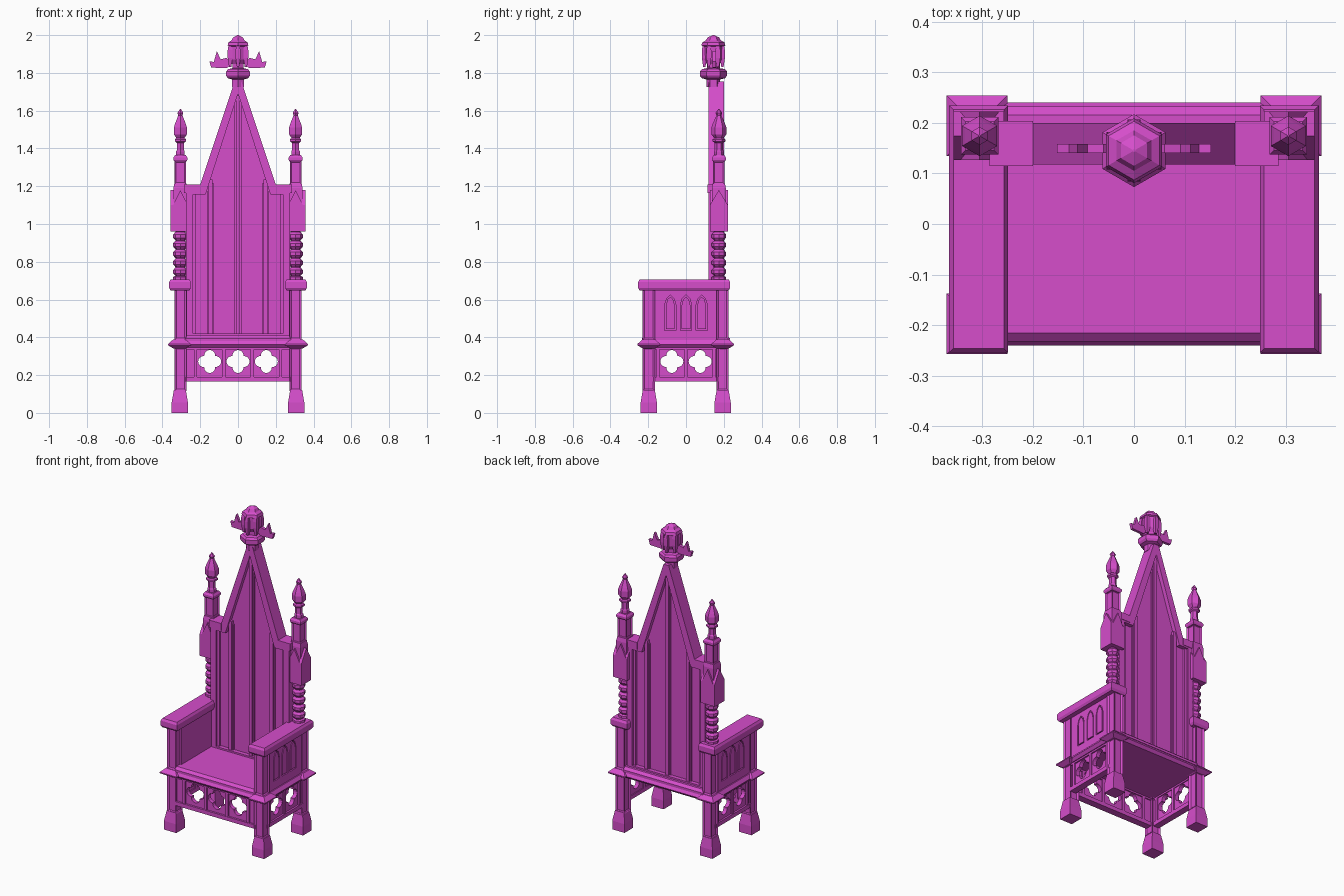
import bpy, bmesh
from math import sin, cos, pi, radians
from mathutils import Matrix

if "Cube" in bpy.data.objects:
    bpy.data.objects.remove(bpy.data.objects["Cube"], do_unlink=True)

MAT = bpy.data.materials.new("magenta")
MAT.use_nodes = True
COLOUR = (0.67, 0.075, 0.6, 1)
MAT.diffuse_color = COLOUR
MAT.node_tree.nodes["Principled BSDF"].inputs["Base Color"].default_value = COLOUR

FRONT = Matrix(((1, 0, 0), (0, 0, -1), (0, 1, 0))).to_4x4()  # drawn in x, z
SIDE = Matrix(((0, 0, 1), (1, 0, 0), (0, 1, 0))).to_4x4()    # drawn in y, z


def add(name, mesh):
    obj = bpy.data.objects.new(name, mesh)
    mesh.materials.clear()
    mesh.materials.append(MAT)
    bpy.context.collection.objects.link(obj)
    return obj


def loft(name, x, y, rings, sides=4, inset=0, depth=0.008):
    """Stack of (half_x, half_y, z) rings; optional sunk panels on the sides."""
    bm = bmesh.new()
    start = pi / 4 if sides == 4 else pi / 2
    grow = 2 ** 0.5 if sides == 4 else 1
    loops = []
    for rx, ry, z in rings:
        loops.append([bm.verts.new((x + rx * grow * cos(start + 2 * pi * i / sides),
                                    y + ry * grow * sin(start + 2 * pi * i / sides), z))
                      for i in range(sides)])
    bm.faces.new(loops[0][::-1])
    bm.faces.new(loops[-1])
    walls = []
    for a, b in zip(loops, loops[1:]):
        for i in range(sides):
            j = (i + 1) % sides
            walls.append(bm.faces.new((a[i], a[j], b[j], b[i])))
    bmesh.ops.recalc_face_normals(bm, faces=bm.faces[:])
    if inset:
        bmesh.ops.inset_individual(bm, faces=walls, thickness=inset, depth=-depth)
    mesh = bpy.data.meshes.new(name)
    bm.to_mesh(mesh)
    bm.free()
    return add(name, mesh)


def box(name, x0, x1, y0, y1, z0, z1, inset=0):
    hx, hy = abs(x1 - x0) / 2, (y1 - y0) / 2
    return loft(name, (x0 + x1) / 2, (y0 + y1) / 2, [(hx, hy, z0), (hx, hy, z1)], 4, inset)


def lathe(name, x, y, profile, sides=6):
    return loft(name, x, y, [(r, r, z) for r, z in profile], sides)


def cutout(name, outlines, thick, plane, offset):
    """Flat plate from nested outlines; inner outlines become holes."""
    curve = bpy.data.curves.new(name, "CURVE")
    curve.dimensions, curve.fill_mode, curve.extrude = "2D", "BOTH", thick / 2
    for pts in outlines:
        s = curve.splines.new("POLY")
        s.points.add(len(pts) - 1)
        for p, (u, v) in zip(s.points, pts):
            p.co = (u, v, 0, 1)
        s.use_cyclic_u = True
    tmp = bpy.data.objects.new("outline_helper", curve)
    bpy.context.collection.objects.link(tmp)
    graph = bpy.context.evaluated_depsgraph_get()
    mesh = bpy.data.meshes.new_from_object(tmp.evaluated_get(graph))
    bpy.data.objects.remove(tmp, do_unlink=True)
    mesh.transform(Matrix.Translation(offset) @ plane)
    bm = bmesh.new()
    bm.from_mesh(mesh)
    bmesh.ops.remove_doubles(bm, verts=bm.verts[:], dist=0.0001)
    bmesh.ops.recalc_face_normals(bm, faces=bm.faces[:])
    bm.to_mesh(mesh)
    bm.free()
    for p in mesh.polygons:
        p.use_smooth = False
    return add(name, mesh)


def rect(u0, u1, v0, v1):
    return [(u0, v0), (u1, v0), (u1, v1), (u0, v1)]


def quatrefoil(u, v, d=0.032, r=0.029):
    pts = []
    for lobe in range(4):
        a = lobe * pi / 2
        for k in range(-4, 5):
            t = a + radians(k * 24)
            pts.append((u + d * cos(a) + r * cos(t), v + d * sin(a) + r * sin(t)))
    return pts


def lancet(u, v0, spring, apex, w):
    return [(u - w, v0), (u + w, v0), (u + w, spring), (u + w * 0.65, (spring + apex) / 2 + 0.008),
            (u, apex), (u - w * 0.65, (spring + apex) / 2 + 0.008), (u - w, spring)]


def mirrored(pts):
    return pts + [(-u, v) for u, v in reversed(pts) if u > 0.0001]


# Seat, seat moulding and back rail
box("seat_base", -0.335, 0.335, -0.225, 0.225, 0.345, 0.365)
loft("seat_moulding", 0, 0, [(0.335, 0.225, 0.345), (0.35, 0.24, 0.362), (0.335, 0.225, 0.385)])
loft("seat", 0, 0, [(0.28, 0.232, 0.38), (0.28, 0.232, 0.395), (0.28, 0.215, 0.41)])

# Front apron with pierced tiles
cutout("front_apron", [rect(-0.28, 0.28, 0.17, 0.35)] +
       [quatrefoil(u, 0.272) for u in (-0.15, 0, 0.15)], 0.025, FRONT, (0, -0.2, 0))
box("front_apron_rail", -0.28, 0.28, -0.225, -0.18, 0.165, 0.19)
box("front_apron_top_rail", -0.28, 0.28, -0.222, -0.18, 0.335, 0.35)
for u in (-0.225, -0.075, 0.075, 0.225):
    box("front_apron_divider", u - 0.009, u + 0.009, -0.222, -0.18, 0.18, 0.35)

for s, label in ((-1, "right"), (1, "left")):
    X = 0.305 * s

    # Side apron
    cutout(label + "_apron", [rect(-0.18, 0.18, 0.17, 0.35)] +
           [quatrefoil(u, 0.272) for u in (-0.075, 0.075)], 0.025, SIDE, (0.308 * s, 0, 0))
    box(label + "_apron_rail", 0.29 * s, 0.332 * s, -0.18, 0.18, 0.165, 0.19)
    box(label + "_apron_top_rail", 0.29 * s, 0.33 * s, -0.18, 0.18, 0.335, 0.35)
    for u in (-0.148, 0, 0.148):
        box(label + "_apron_divider", 0.29 * s, 0.33 * s, u - 0.009, u + 0.009, 0.18, 0.35)

    # Legs, feet, leg caps and arm posts
    for y, end in ((-0.197, "front"), (0.194, "back")):
        part = end + "_" + label
        loft(part + "_foot", X + 0.003 * s, y, [(0.043, 0.043, 0), (0.043, 0.043, 0.055),
                                                (0.032, 0.032, 0.12)])
        box(part + "_leg", X - 0.032, X + 0.032, y - 0.032, y + 0.032, 0.115, 0.35, 0.015)
        loft(part + "_leg_cap", X + 0.005 * s, y, [(0.034, 0.034, 0.342), (0.06, 0.06, 0.358),
                                                   (0.06, 0.06, 0.365), (0.034, 0.034, 0.388)])
        box(part + "_arm_post", X - 0.032, X + 0.032, y - 0.032, y + 0.032, 0.385, 0.665, 0.015)

    # Arm side panel with engraved pointed arches
    box(label + "_arm_panel", 0.27 * s, 0.317 * s, -0.18, 0.18, 0.38, 0.665)
    arches = [rect(-0.167, 0.165, 0.38, 0.665)]
    for u in (-0.083, 0, 0.083):
        arches += [lancet(u, 0.437, 0.57, 0.625, 0.03), lancet(u, 0.444, 0.57, 0.615, 0.023)]
    cutout(label + "_arm_tracery", arches, 0.012, SIDE, (0.322 * s, 0, 0))
    loft(label + "_armrest", 0.307 * s, -0.01, [(0.05, 0.235, 0.648), (0.058, 0.244, 0.662),
                                              (0.058, 0.244, 0.692), (0.05, 0.236, 0.706)])

    # Beaded column
    Y = 0.174
    beads = [(0.038, 0.7), (0.038, 0.72)]
    for k in range(5):
        z = 0.725 + k * 0.047
        beads += [(0.026, z), (0.038, z + 0.014), (0.038, z + 0.032), (0.026, z + 0.045)]
    lathe(label + "_beaded_column", X, Y, beads + [(0.034, 0.97)], 8)

    # Gabled block, upper pier and pinnacle
    gable = [(-0.048, 0.96), (0.048, 0.96), (0.048, 1.1), (0, 1.18), (-0.048, 1.1)]
    cutout(label + "_side_gable", [gable], 0.1, SIDE, (0.307 * s, Y, 0))
    cutout(label + "_front_gable", [[(u * 0.8, v) for u, v in gable]], 0.096, FRONT, (X, Y, 0))
    loft(label + "_pier_base", X, Y, [(0.037, 0.037, 0.96), (0.037, 0.037, 1.19), (0.032, 0.032, 1.215)])
    box(label + "_pier", X - 0.031, X + 0.031, Y - 0.031, Y + 0.031, 1.21, 1.335, 0.012)
    loft(label + "_pier_cap", X, Y, [(0.031, 0.031, 1.33), (0.037, 0.037, 1.34),
                                     (0.037, 0.037, 1.352), (0.028, 0.028, 1.365)])
    lathe(label + "_pinnacle", X, Y, [
        (0.026, 1.36), (0.026, 1.385), (0.022, 1.39), (0.022, 1.43), (0.034, 1.437), (0.034, 1.448),
        (0.025, 1.455), (0.04, 1.475), (0.04, 1.51), (0.033, 1.53), (0.013, 1.575),
        (0.018, 1.588), (0.002, 1.61)])

# Tall gabled back: frame, recessed panel, and ribs on both faces
outer = [(0.275, 0.36), (0.275, 1.21), (0.2, 1.21), (0.018, 1.755)]
inner = [(0.238, 0.42), (0.238, 1.155), (0.172, 1.155), (0, 1.69)]
cutout("back_frame", [mirrored(outer), mirrored(inner)], 0.082, FRONT, (0, 0.159, 0))
panel = [(0.25, 0.38), (0.25, 1.18), (0.185, 1.18), (0, 1.72)]
cutout("back_panel", [mirrored(panel)], 0.03, FRONT, (0, 0.159, 0))
for u, top in ((-0.145, 1.235), (0, 1.68), (0.145, 1.235)):
    box("back_rib", u - 0.011, u + 0.011, 0.126, 0.192, 0.4, top)
    box("back_rib_fillet", u - 0.018, u + 0.018, 0.136, 0.182, 0.4, top - 0.02)
for s in (-1, 1):
    box("back_shoulder", 0.2 * s, 0.285 * s, 0.115, 0.203, 1.165, 1.21)
    box("back_edge_rib", 0.222 * s, 0.24 * s, 0.13, 0.188, 0.4, 1.16)

# Crowning finial
FY = 0.145
lathe("finial_collar", 0, FY, [(0.036, 1.725), (0.036, 1.765), (0.062, 1.772), (0.072, 1.785),
                               (0.072, 1.808), (0.06, 1.82), (0.034, 1.825), (0.034, 1.85)])
lathe("finial_bud", 0, FY, [(0.03, 1.84), (0.05, 1.87), (0.052, 1.94), (0.064, 1.945),
                            (0.058, 1.962), (0.04, 1.972), (0.03, 1.988), (0.003, 2.0)])
for k in range(6):
    a = pi / 6 + k * pi / 3
    loft("finial_sepal", 0.048 * cos(a), FY + 0.048 * sin(a),
         [(0.006, 0.006, 1.832), (0.013, 0.013, 1.88), (0.013, 0.013, 1.92), (0.008, 0.008, 1.95)])
leaf = [(0.03, 1.85), (0.06, 1.825), (0.142, 1.828), (0.152, 1.862), (0.128, 1.858),
        (0.112, 1.915), (0.092, 1.872), (0.06, 1.88)]
for s in (-1, 1):
    cutout("finial_leaf", [[(s * u, v) for u, v in leaf]], 0.018, FRONT, (0, 0.149, 0))
